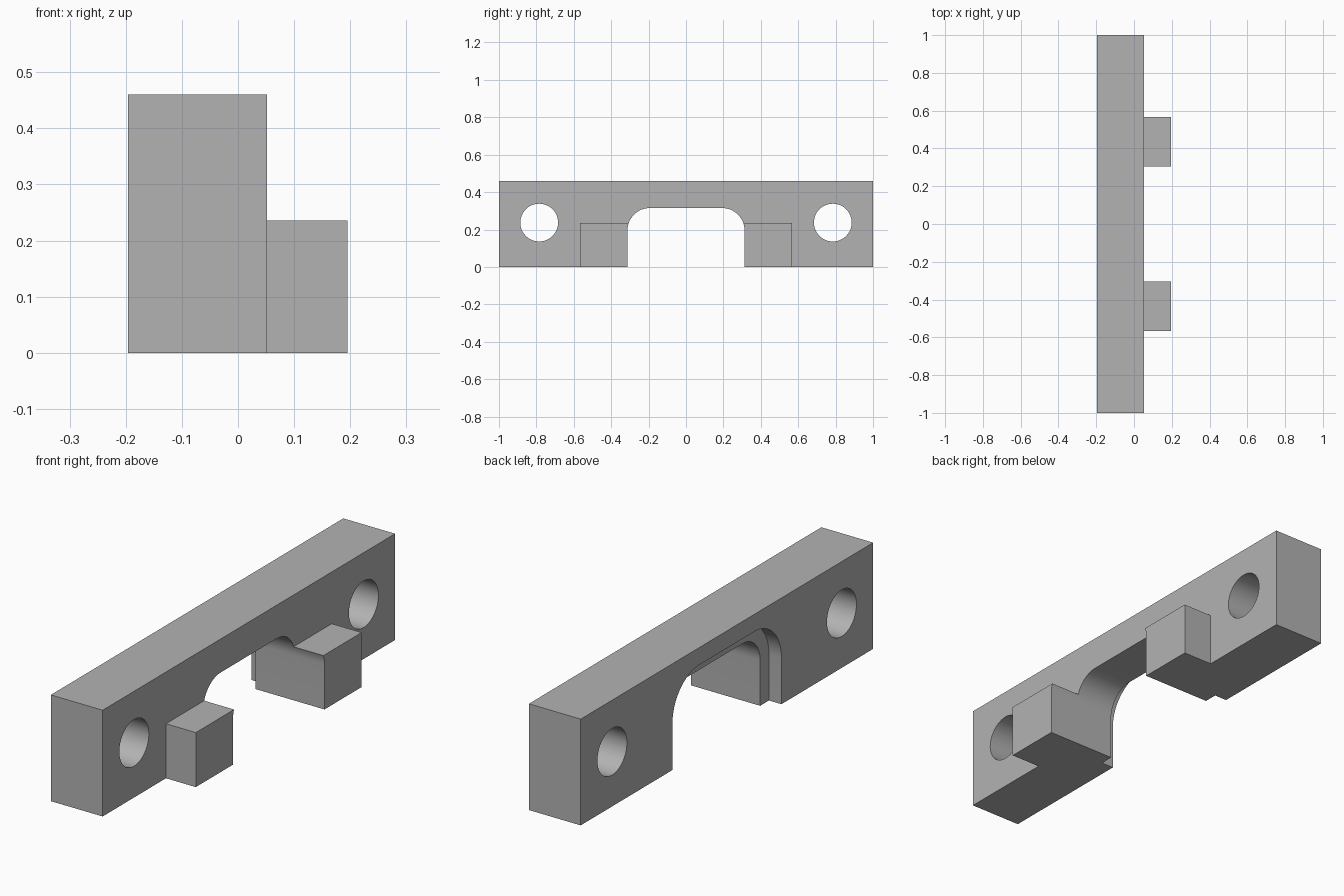
import bpy, bmesh, math

old = bpy.data.objects.get("Cube")
if old:
    bpy.data.objects.remove(old, do_unlink=True)

grey = bpy.data.materials.new("plain grey")
grey.use_nodes = True
colour = (0.45, 0.45, 0.45, 1)
grey.diffuse_color = colour
grey.node_tree.nodes["Principled BSDF"].inputs["Base Color"].default_value = colour

BACK, STEP, FACE, TIP = -0.196, -0.136, 0.052, 0.195


def extrude_profile(name, points, x0, x1):
    """Solid made by pushing a (y, z) outline from x0 to x1."""
    bm = bmesh.new()
    face = bm.faces.new([bm.verts.new((x0, y, z)) for y, z in points])
    moved = bmesh.ops.extrude_face_region(bm, geom=[face])["geom"]
    verts = [v for v in moved if isinstance(v, bmesh.types.BMVert)]
    bmesh.ops.translate(bm, vec=(x1 - x0, 0, 0), verts=verts)
    bmesh.ops.recalc_face_normals(bm, faces=bm.faces)
    mesh = bpy.data.meshes.new(name)
    bm.to_mesh(mesh)
    bm.free()
    mesh.materials.append(grey)
    obj = bpy.data.objects.new(name, mesh)
    bpy.context.collection.objects.link(obj)
    return obj


def rectangle(y0, y1, z0, z1):
    return [(y0, z0), (y1, z0), (y1, z1), (y0, z1)]


def arch(half, top, radius, steps=16):
    """Round-shouldered opening that runs out below the base."""
    turn = [math.pi / 2 * i / steps for i in range(steps + 1)]
    side = [(half - radius + radius * math.cos(a),
             top - radius + radius * math.sin(a)) for a in turn]
    right = [(half, -0.1)] + side
    return right + [(-y, z) for y, z in reversed(right)]


def circle(y, z, radius, count=48):
    return [(y + radius * math.cos(math.tau * i / count),
             z + radius * math.sin(math.tau * i / count)) for i in range(count)]


def cut(obj, cutters):
    bpy.context.view_layer.objects.active = obj
    for cutter in cutters:
        mod = obj.modifiers.new("cut", "BOOLEAN")
        mod.operation, mod.solver, mod.object = "DIFFERENCE", "EXACT", cutter
        bpy.ops.object.modifier_apply(modifier=mod.name)


# Main bar and the two lugs on its face
bar = extrude_profile("mounting_bar", rectangle(-1, 1, 0, 0.46), BACK, FACE)
lugs = [extrude_profile(name, rectangle(s * 0.25, s * 0.567, 0, 0.236), FACE, TIP)
        for name, s in (("front_lug", -1), ("back_lug", 1))]

# Cutters: arched opening, wider recess behind it, bolt holes
opening = extrude_profile("opening_cutter", arch(0.313, 0.315, 0.12), -0.3, 0.3)
recess = extrude_profile("recess_cutter", arch(0.373, 0.385, 0.185), -0.3, STEP)
holes = [extrude_profile("hole_cutter", circle(s * 0.785, 0.237, 0.101), -0.3, 0.3)
         for s in (-1, 1)]

cut(bar, [opening, recess] + holes)
for lug in lugs:
    cut(lug, [opening])
for helper in [opening, recess] + holes:
    bpy.data.objects.remove(helper, do_unlink=True)

# Smooth curved walls, crisp edges
bpy.ops.object.select_all(action="DESELECT")
for part in [bar] + lugs:
    part.select_set(True)
bpy.context.view_layer.objects.active = bar
bpy.ops.object.shade_smooth_by_angle(angle=math.radians(30))
